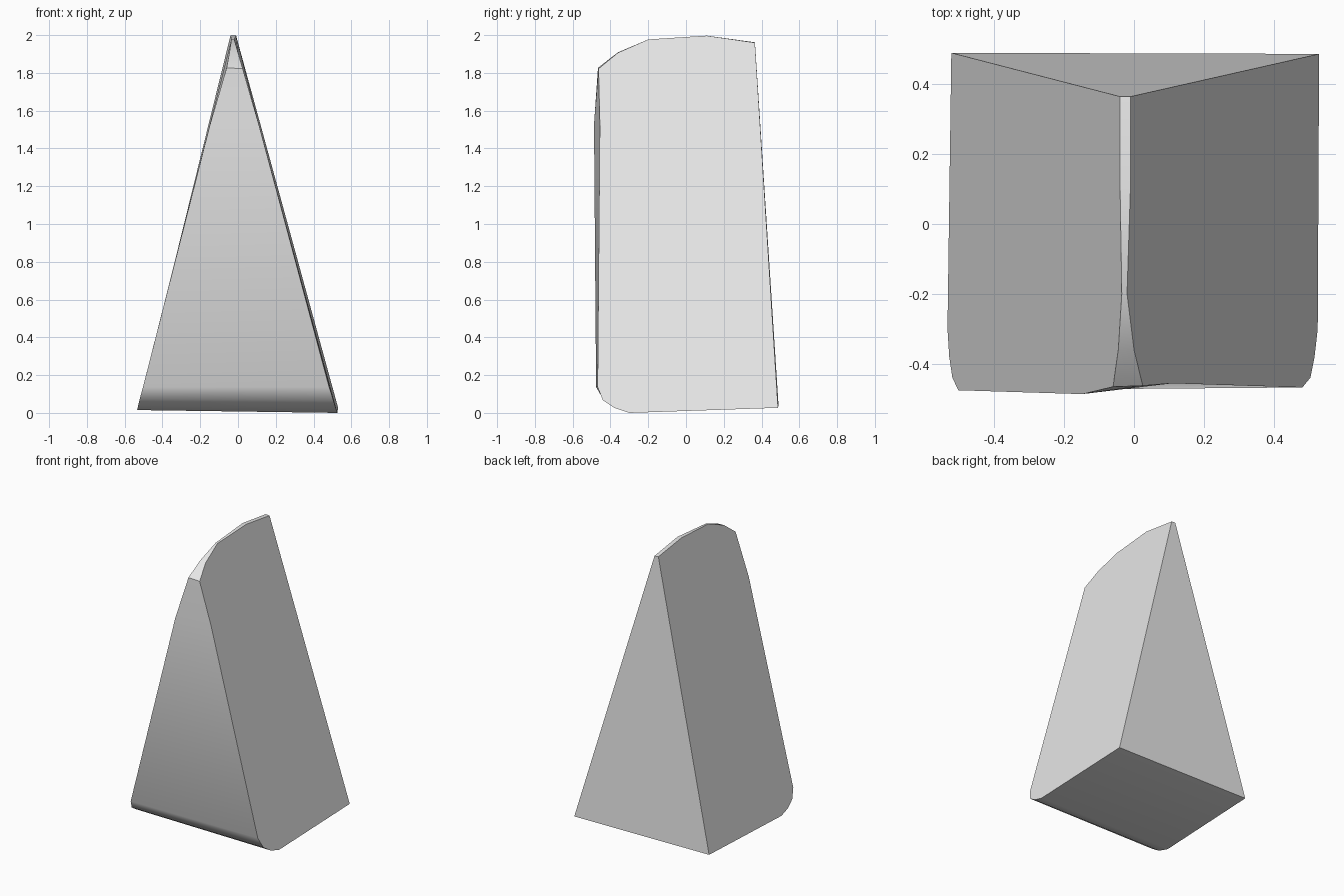
import bpy
import bmesh

cube = bpy.data.objects.get("Cube")
if cube:
    bpy.data.objects.remove(cube, do_unlink=True)

# Plain grey material
grey = bpy.data.materials.new("light_grey")
grey.use_nodes = True
colour = (0.8, 0.8, 0.8, 1.0)
grey.diffuse_color = colour
grey.node_tree.nodes["Principled BSDF"].inputs["Base Color"].default_value = colour

# Side outline, from top back over the front and round to the bottom back
right_side = [
    (-0.01, 0.365, 1.963), (-0.01, 0.11, 2.0), (-0.02, -0.2, 1.98),
    (0.0, -0.36, 1.91), (0.025, -0.463, 1.825), (0.11, -0.456, 1.53),
    (0.482, -0.468, 0.14), (0.505, -0.44, 0.07), (0.517, -0.38, 0.03),
    (0.526, -0.30, 0.003), (0.53, 0.487, 0.03),
]
left_side = [
    (-0.04, 0.365, 1.965), (-0.04, 0.11, 2.0), (-0.035, -0.2, 1.98),
    (-0.045, -0.36, 1.912), (-0.06, -0.466, 1.83), (-0.148, -0.487, 1.53),
    (-0.503, -0.476, 0.14), (-0.52, -0.44, 0.078), (-0.529, -0.38, 0.04),
    (-0.534, -0.30, 0.018), (-0.523, 0.49, 0.042),
]

# Wedge: two side faces bridged by strips around the outline
bm = bmesh.new()
a = [bm.verts.new(p) for p in right_side]
b = [bm.verts.new(p) for p in left_side]
bm.faces.new(a)
bm.faces.new(b)
for i in range(len(a)):
    j = (i + 1) % len(a)
    bm.faces.new((a[i], a[j], b[j], b[i]))
bmesh.ops.recalc_face_normals(bm, faces=bm.faces)
low = min(v.co.z for v in bm.verts)
for v in bm.verts:
    v.co.z -= low
mesh = bpy.data.meshes.new("wedge_block")
bm.to_mesh(mesh)
bm.free()
mesh.materials.append(grey)

wedge = bpy.data.objects.new("wedge_block", mesh)
bpy.context.collection.objects.link(wedge)

# Soft shading over the rounded front, crisp edges elsewhere
bpy.ops.object.select_all(action="DESELECT")
wedge.select_set(True)
bpy.context.view_layer.objects.active = wedge
bpy.ops.object.shade_smooth_by_angle(angle=0.61)
